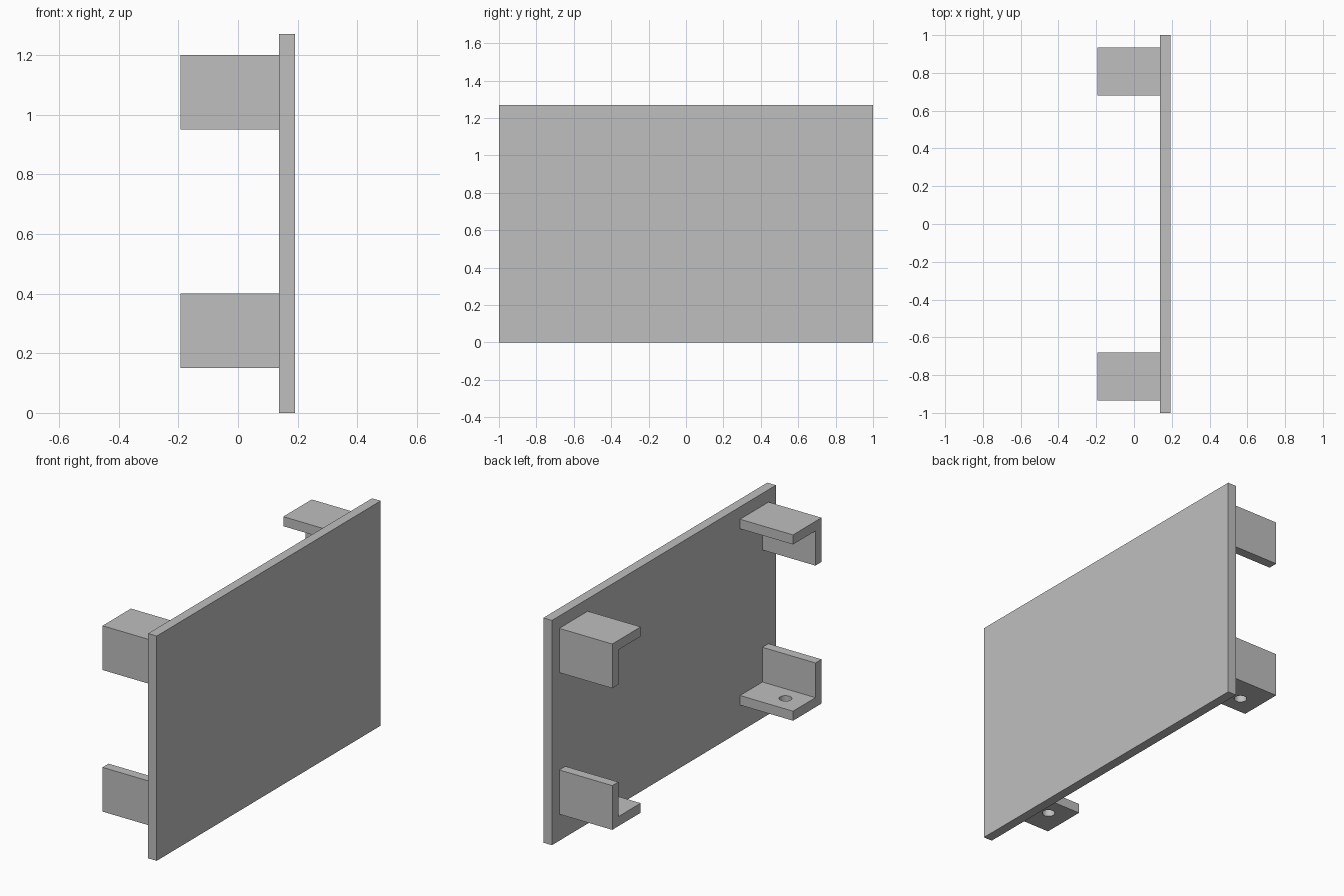
import bpy
import bmesh
from mathutils import Matrix, Vector

cube = bpy.data.objects.get("Cube")
if cube:
    bpy.data.objects.remove(cube, do_unlink=True)

# Single flat grey
grey = bpy.data.materials.new("light_grey")
grey.use_nodes = True
colour = (0.52, 0.52, 0.52, 1)
grey.diffuse_color = colour
grey.node_tree.nodes["Principled BSDF"].inputs["Base Color"].default_value = colour

THICK = 0.054      # panel and bracket wall thickness
HEIGHT = 1.27      # panel height
X_BACK, X_PANEL, X_FRONT = -0.193, 0.138, 0.192
Y_OUT, Y_IN = 0.934, 0.68
SIZE = 0.25        # bracket height


def make_object(name, bm):
    bmesh.ops.recalc_face_normals(bm, faces=bm.faces)
    mesh = bpy.data.meshes.new(name)
    bm.to_mesh(mesh)
    bm.free()
    mesh.materials.append(grey)
    obj = bpy.data.objects.new(name, mesh)
    bpy.context.collection.objects.link(obj)
    return obj


def bracket(name, side, z_flange, up):
    """L-section extruded along x; up is the direction the wall runs."""
    section = [(Y_OUT, 0), (Y_IN, 0), (Y_IN, THICK),
               (Y_OUT - THICK, THICK), (Y_OUT - THICK, SIZE), (Y_OUT, SIZE)]
    bm = bmesh.new()
    face = bm.faces.new([bm.verts.new((X_BACK, side * y, z_flange + up * z))
                         for y, z in section])
    new = bmesh.ops.extrude_face_region(bm, geom=[face])["geom"]
    bmesh.ops.translate(bm, vec=Vector((X_PANEL - X_BACK, 0, 0)),
                        verts=[v for v in new if isinstance(v, bmesh.types.BMVert)])
    return make_object(name, bm)


def drill(obj, x, y, z):
    """Cut a round vertical screw hole."""
    bm = bmesh.new()
    bmesh.ops.create_cone(bm, cap_ends=True, segments=32, radius1=0.033,
                          radius2=0.033, depth=THICK * 3,
                          matrix=Matrix.Translation((x, y, z)))
    cutter = make_object(obj.name + "_hole_cutter", bm)
    cutter.hide_render = True
    cutter.hide_viewport = True
    mod = obj.modifiers.new("screw_hole", "BOOLEAN")
    mod.operation = "DIFFERENCE"
    mod.solver = "EXACT"
    mod.object = cutter
    bpy.context.view_layer.update()
    # Bake the hole and drop the cutter
    graph = bpy.context.evaluated_depsgraph_get()
    baked = bpy.data.meshes.new_from_object(obj.evaluated_get(graph))
    obj.modifiers.clear()
    obj.data = baked
    bpy.data.objects.remove(cutter, do_unlink=True)


# Upright panel
bm = bmesh.new()
bmesh.ops.create_cube(bm, size=1, matrix=(
    Matrix.Translation(((X_PANEL + X_FRONT) / 2, 0, HEIGHT / 2))
    @ Matrix.Diagonal((X_FRONT - X_PANEL, 2, HEIGHT, 1))))
make_object("panel", bm)

# Four corner brackets; only the lower flanges have screw holes
for side, label in ((-1, "front"), (1, "back")):
    bracket(f"upper_{label}_bracket", side, 1.2, -1)
    lower = bracket(f"lower_{label}_bracket", side, 0.15, 1)
    drill(lower, -0.072, side * 0.785, 0.15 + THICK / 2)
